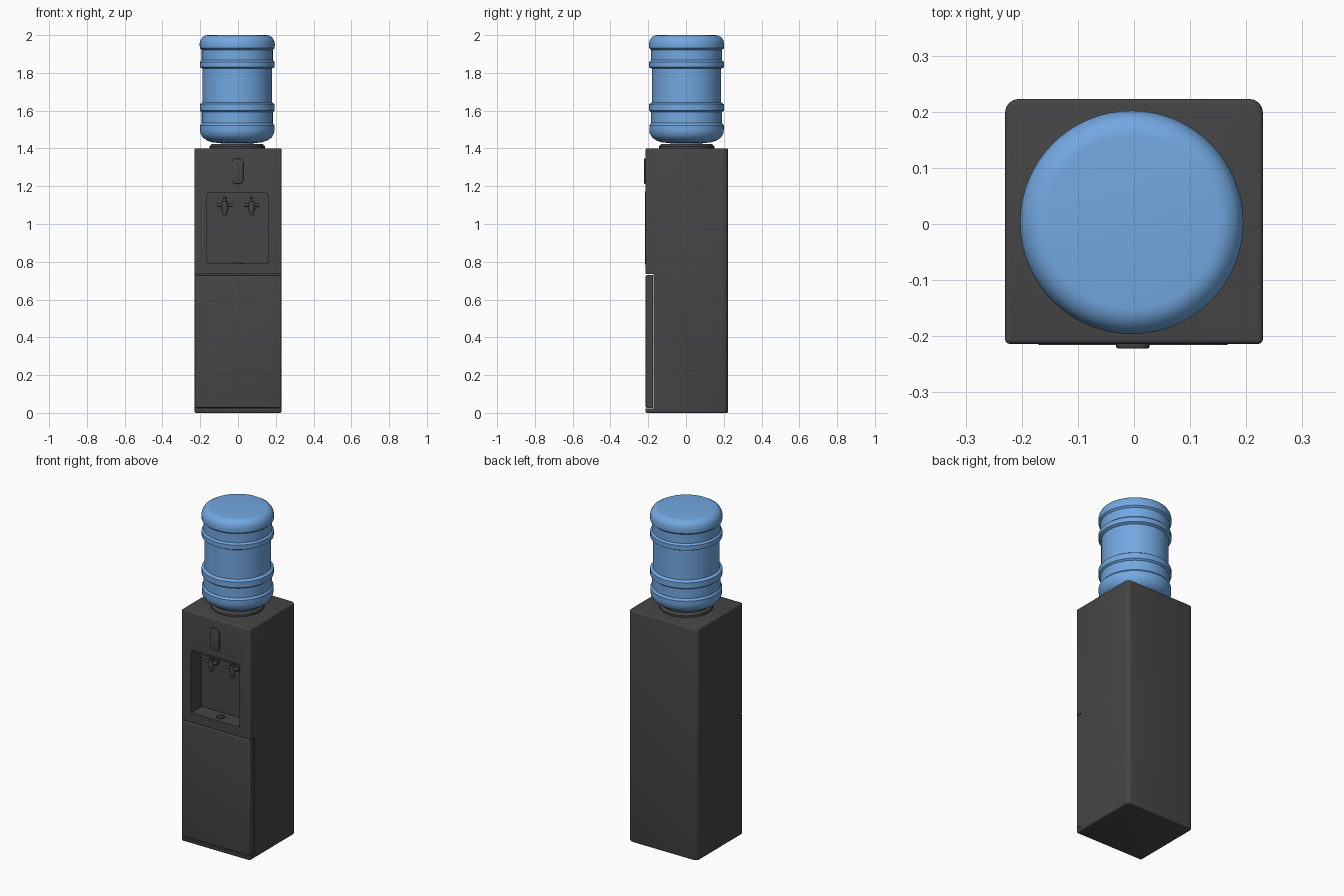
import bpy, bmesh, math
from mathutils import Matrix, Vector

cube = bpy.data.objects.get("Cube")
if cube:
    bpy.data.objects.remove(cube, do_unlink=True)


def material(name, rgb):
    m = bpy.data.materials.new(name)
    m.use_nodes = True
    m.diffuse_color = (*rgb, 1)
    m.node_tree.nodes["Principled BSDF"].inputs["Base Color"].default_value = (*rgb, 1)
    return m


CHARCOAL = material("charcoal plastic", (0.06, 0.06, 0.06))
BLUE = material("blue bottle", (0.17, 0.39, 0.75))


def finish(name, bm, mat, angle=35):
    """Turn a bmesh into a smooth-shaded object with sharp edges kept."""
    bmesh.ops.recalc_face_normals(bm, faces=bm.faces)
    mesh = bpy.data.meshes.new(name)
    bm.to_mesh(mesh)
    bm.free()
    mesh.materials.append(mat)
    ob = bpy.data.objects.new(name, mesh)
    bpy.context.collection.objects.link(ob)
    bpy.ops.object.select_all(action='DESELECT')
    ob.select_set(True)
    bpy.context.view_layer.objects.active = ob
    bpy.ops.object.shade_smooth_by_angle(angle=math.radians(angle))
    return ob


def bevel(bm, rule, width, segments=3):
    edges = [e for e in bm.edges if rule(e)]
    bmesh.ops.bevel(bm, geom=edges, offset=width, segments=segments,
                    profile=0.5, affect='EDGES')


def along(axis):
    return lambda e: abs((e.verts[0].co - e.verts[1].co).normalized()[axis]) > 0.99


def add_box(bm, lo, hi):
    lo, hi = Vector(lo), Vector(hi)
    bmesh.ops.create_cube(bm, size=1, matrix=Matrix.Translation((lo + hi) / 2)
                          @ Matrix.Diagonal((*(hi - lo), 1)))


def add_rod(bm, start, end, r1, r2=None):
    a, b = Vector(start), Vector(end)
    turn = (b - a).to_track_quat('Z', 'Y').to_matrix().to_4x4()
    bmesh.ops.create_cone(bm, cap_ends=True, segments=20, radius1=r1,
                          radius2=r1 if r2 is None else r2, depth=(b - a).length,
                          matrix=Matrix.Translation((a + b) / 2) @ turn)


def box(lo, hi):
    bm = bmesh.new()
    add_box(bm, lo, hi)
    return bm


def lathe(name, profile, mat, centre=(0, 0), steps=64):
    bm = bmesh.new()
    verts = [bm.verts.new((r, 0, z)) for r, z in profile]
    edges = [bm.edges.new(pair) for pair in zip(verts, verts[1:])]
    bmesh.ops.spin(bm, geom=verts + edges, cent=(0, 0, 0), axis=(0, 0, 1),
                   angle=math.tau, steps=steps)
    bmesh.ops.remove_doubles(bm, verts=bm.verts, dist=0.0002)
    bmesh.ops.translate(bm, verts=bm.verts, vec=(*centre, 0))
    return finish(name, bm, mat)


def cut(target, cutter):
    mod = target.modifiers.new("cut", 'BOOLEAN')
    mod.operation, mod.solver, mod.object = 'DIFFERENCE', 'EXACT', cutter
    bpy.context.view_layer.objects.active = target
    bpy.ops.object.modifier_apply(modifier=mod.name)
    bpy.data.objects.remove(cutter, do_unlink=True)


# Cabinet: rear uprights are rounder than the other edges
W, FRONT, BACK, TOP = 0.23, -0.214, 0.223, 1.40
bm = box((-W, FRONT, 0), (W, BACK, TOP))
upright = along(2)
bevel(bm, lambda e: upright(e) and e.verts[0].co.y > 0, 0.025, 4)
bevel(bm, lambda e: upright(e) and e.verts[0].co.y < 0, 0.009)
bevel(bm, lambda e: all(v.co.z > TOP - 0.001 for v in e.verts)
      or all(v.co.z < 0.001 for v in e.verts), 0.008)
cabinet = finish("cabinet", bm, CHARCOAL)

# Door recess and dispensing niche
cut(cabinet, finish("door_cutter", box((-0.4, -0.4, 0.022), (0.4, -0.172, 0.734)), CHARCOAL))
NICHE_BACK, NICHE_FLOOR = -0.112, 0.79
bm = box((-0.165, -0.4, NICHE_FLOOR), (0.162, NICHE_BACK, 1.168))
depthwise = along(1)
bevel(bm, lambda e: depthwise(e) and e.verts[0].co.z > 1, 0.018, 4)
cut(cabinet, finish("niche_cutter", bm, CHARCOAL))
bpy.ops.object.select_all(action='DESELECT')
cabinet.select_set(True)
bpy.ops.object.shade_smooth_by_angle(angle=math.radians(35))

# Lower door
bm = box((-W, FRONT, 0.026), (W, -0.174, 0.729))
bevel(bm, lambda e: all(v.co.y < -0.2 for v in e.verts), 0.009)
finish("lower_door", bm, CHARCOAL)

# Thin raised frame around the niche
bm = box((-0.17, FRONT - 0.002, NICHE_FLOOR - 0.005), (0.167, FRONT + 0.004, 1.173))
bevel(bm, lambda e: depthwise(e) and e.verts[0].co.z > 1, 0.02, 4)
frame = finish("niche_frame", bm, CHARCOAL)
bm = box((-0.163, -0.4, NICHE_FLOOR + 0.002), (0.16, 0, 1.166))
bevel(bm, lambda e: depthwise(e) and e.verts[0].co.z > 1, 0.017, 4)
cut(frame, finish("frame_cutter", bm, CHARCOAL))

# Indicator panel above the niche
bm = box((-0.032, FRONT - 0.008, 1.212), (0.028, FRONT + 0.01, 1.346))
bevel(bm, depthwise, 0.018, 4)
bevel(bm, lambda e: all(v.co.y < FRONT - 0.007 for v in e.verts), 0.004, 2)
finish("indicator_panel", bm, CHARCOAL)

# Pair of taps with wing handles, spout and lever
for side, x in (("right", -0.07), ("left", 0.072)):
    bm = bmesh.new()
    y = NICHE_BACK - 0.042
    add_rod(bm, (x, NICHE_BACK + 0.005, 1.092), (x, NICHE_BACK - 0.008, 1.092), 0.026)
    add_rod(bm, (x, NICHE_BACK, 1.092), (x, y, 1.092), 0.014)
    add_rod(bm, (x, y, 1.118), (x, y, 1.075), 0.017)
    add_rod(bm, (x, y, 1.078), (x, y, 1.045), 0.015, 0.01)
    add_rod(bm, (x, y, 1.115), (x, y - 0.006, 1.142), 0.008)
    add_rod(bm, (x - 0.04, y, 1.1), (x + 0.04, y, 1.1), 0.009)
    finish(side + "_tap", bm, CHARCOAL)

# Drip drain in the niche floor
lathe("drip_drain", [(0, NICHE_FLOOR + 0.001), (0.017, NICHE_FLOOR + 0.001),
                     (0.018, NICHE_FLOOR + 0.005), (0.023, NICHE_FLOOR + 0.005),
                     (0.024, NICHE_FLOOR - 0.002)], CHARCOAL, (0, -0.165), 32)

# Collar that holds the bottle
AXIS = (-0.004, 0.003)
lathe("bottle_collar", [(0, 1.39), (0.147, 1.39), (0.147, 1.411), (0.14, 1.417),
                        (0.135, 1.424), (0.1, 1.424), (0.09, 1.41), (0, 1.41)],
      CHARCOAL, AXIS)

# Ribbed water bottle
lathe("water_bottle", [
    (0, 1.41), (0.085, 1.41), (0.085, 1.428), (0.13, 1.432), (0.16, 1.442),
    (0.182, 1.458), (0.195, 1.48), (0.197, 1.5), (0.197, 1.522), (0.188, 1.534),
    (0.188, 1.592), (0.198, 1.6), (0.198, 1.634), (0.183, 1.644),
    (0.183, 1.822), (0.198, 1.83), (0.198, 1.858), (0.188, 1.867),
    (0.188, 1.922), (0.198, 1.931), (0.199, 1.955), (0.195, 1.972),
    (0.185, 1.988), (0.168, 1.998), (0.155, 2.0), (0, 2.0)], BLUE, AXIS)
